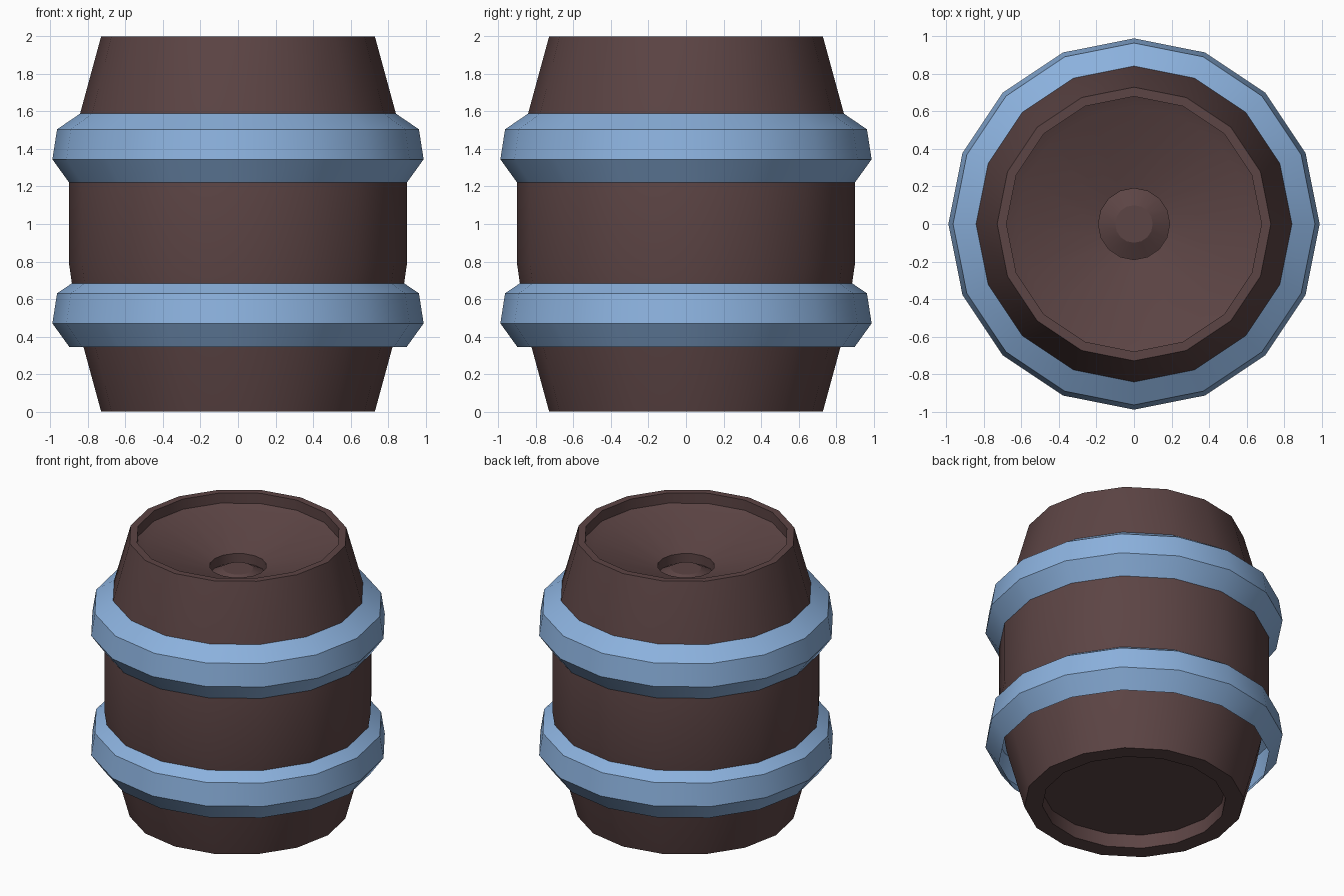
import bpy, bmesh, math

if "Cube" in bpy.data.objects:
    bpy.data.objects.remove(bpy.data.objects["Cube"])

SIDES = 16


def material(name, rgb):
    m = bpy.data.materials.new(name)
    m.diffuse_color = (*rgb, 1)
    m.use_nodes = True
    m.node_tree.nodes["Principled BSDF"].inputs["Base Color"].default_value = m.diffuse_color
    return m


def lathe(name, profile, mat, caps=False):
    """Spin a (radius, height) profile, listed bottom to top, around z."""
    bm = bmesh.new()
    rings = []
    for r, z in profile:
        rings.append([bm.verts.new((r * math.cos(a), r * math.sin(a), z))
                      for a in (2 * math.pi * i / SIDES for i in range(SIDES))])
    for low, high in zip(rings, rings[1:]):
        for i in range(SIDES):
            j = (i + 1) % SIDES
            bm.faces.new((low[i], low[j], high[j], high[i]))
    if caps:
        bm.faces.new(rings[0][::-1])
        bm.faces.new(rings[-1])
    mesh = bpy.data.meshes.new(name)
    bm.to_mesh(mesh)
    bm.free()
    mesh.materials.append(mat)
    ob = bpy.data.objects.new(name, mesh)
    bpy.context.collection.objects.link(ob)
    bpy.ops.object.select_all(action='DESELECT')
    ob.select_set(True)
    bpy.context.view_layer.objects.active = ob
    bpy.ops.object.shade_smooth_by_angle(angle=math.radians(25))
    return ob


wood = material("dark_wood", (0.107, 0.058, 0.058))
metal = material("blue_metal", (0.258, 0.439, 0.723))

# Barrel: recessed base, bulging staves, rim, dished lid with central plug
lathe("barrel_body", [
    (0.61, 0.10), (0.61, 0.0), (0.73, 0.0),
    (0.85, 0.44), (0.90, 0.78), (0.90, 1.22), (0.85, 1.56), (0.73, 2.0),
    (0.68, 2.0), (0.68, 1.925), (0.625, 1.90),
    (0.19, 1.78), (0.19, 1.71), (0.10, 1.76),
], wood, caps=True)

# Two identical hoops, open on the inside
for name, z in (("lower_hoop", 0.345), ("upper_hoop", 1.22)):
    lathe(name, [(0.90, z), (0.99, z + 0.125), (0.965, z + 0.285), (0.84, z + 0.37)], metal)
